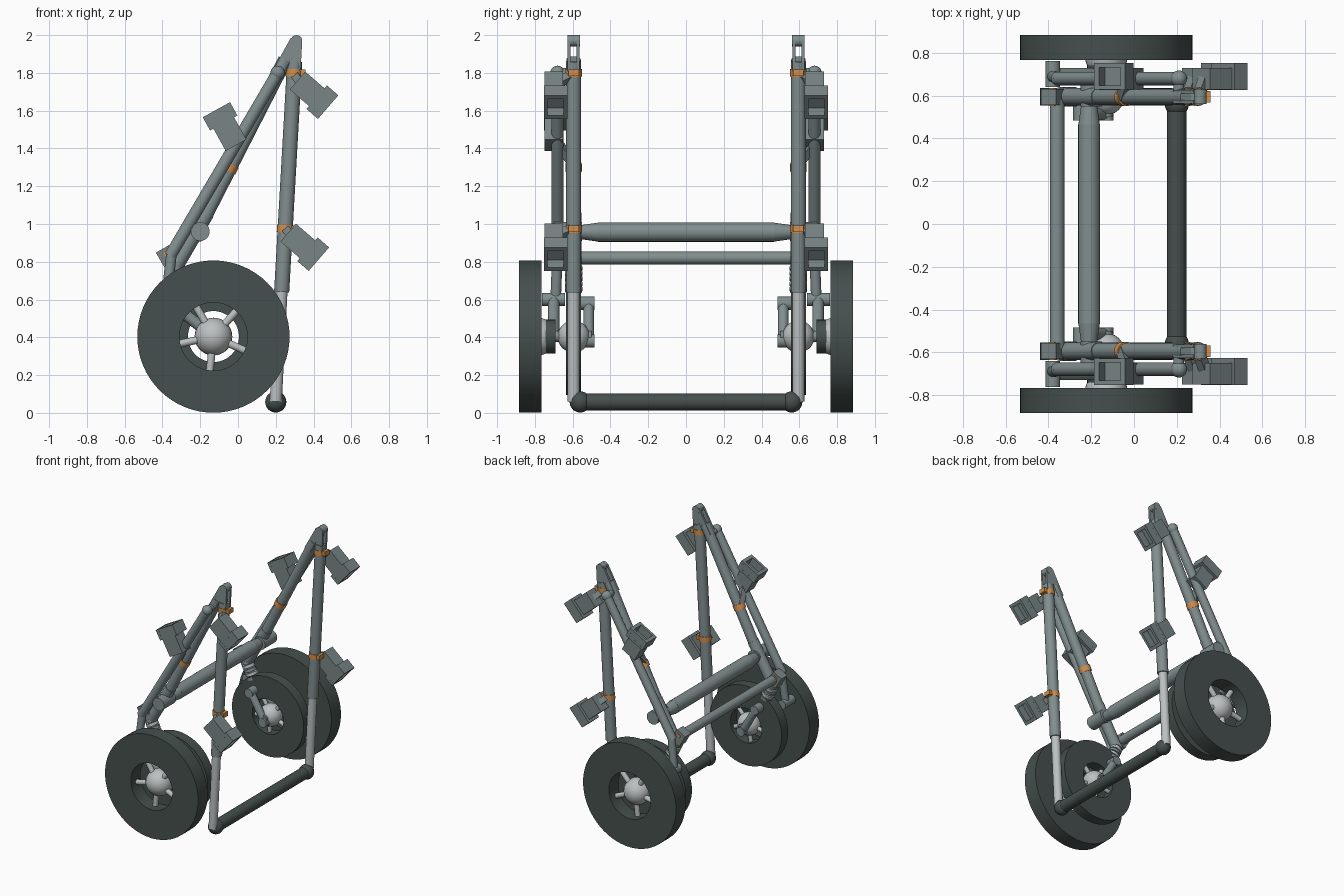
import bpy, bmesh, math
from mathutils import Vector, Matrix

cube = bpy.data.objects.get("Cube")
if cube:
    bpy.data.objects.remove(cube, do_unlink=True)


def material(name, col):
    m = bpy.data.materials.new(name)
    m.use_nodes = True
    m.diffuse_color = (*col, 1)
    m.node_tree.nodes["Principled BSDF"].inputs["Base Color"].default_value = (*col, 1)
    return m


STEEL = material("steel grey", (0.22, 0.27, 0.275))
BOX = material("bracket grey", (0.19, 0.235, 0.24))
RUBBER = material("dark rubber", (0.06, 0.08, 0.075))
LIGHT = material("light metal", (0.5, 0.53, 0.53))
ORANGE = material("orange", (0.65, 0.27, 0.07))
made = []


def finish(name, bm, mat):
    bmesh.ops.recalc_face_normals(bm, faces=bm.faces)
    me = bpy.data.meshes.new(name)
    bm.to_mesh(me)
    bm.free()
    me.materials.append(mat)
    ob = bpy.data.objects.new(name, me)
    bpy.context.collection.objects.link(ob)
    made.append(ob)
    return ob


def tube(name, a, b, r, mat, r2=None, seg=24):
    a, b = Vector(a), Vector(b)
    bm = bmesh.new()
    turn = (b - a).to_track_quat('Z', 'Y').to_matrix().to_4x4()
    bmesh.ops.create_cone(bm, cap_ends=True, segments=seg, radius1=r,
                          radius2=r if r2 is None else r2, depth=(b - a).length,
                          matrix=Matrix.Translation((a + b) / 2) @ turn)
    return finish(name, bm, mat)


def ball(name, c, r, mat):
    bm = bmesh.new()
    bmesh.ops.create_uvsphere(bm, u_segments=24, v_segments=14, radius=r,
                              matrix=Matrix.Translation(c))
    return finish(name, bm, mat)


def boxes(name, centre, angle, parts, mat):
    # each part is an offset and a size in a frame pitched in the xz plane
    frame = Matrix.Translation(centre) @ Matrix.Rotation(-math.radians(angle), 4, 'Y')
    bm = bmesh.new()
    for off, size in parts:
        bmesh.ops.create_cube(bm, size=1, matrix=frame @ Matrix.Translation(off)
                              @ Matrix.Diagonal((*size, 1)))
    return finish(name, bm, mat)


def ring(name, c, inner, outer, width, mat):
    bm = bmesh.new()
    h = width / 2
    prof = [(inner, -h), (outer, -h), (outer, h), (inner, h)]
    vs = [bm.verts.new((c[0] + r, c[1] + y, c[2])) for r, y in prof]
    es = [bm.edges.new((vs[i], vs[(i + 1) % 4])) for i in range(4)]
    bmesh.ops.spin(bm, geom=vs + es, cent=c, axis=(0, 1, 0), angle=math.tau, steps=64)
    bmesh.ops.remove_doubles(bm, verts=bm.verts, dist=1e-4)
    return finish(name, bm, mat)


def spokes(name, c, start, end, r):
    for i in range(5):
        a = math.radians(48 + 72 * i)
        d = Vector((math.cos(a), 0, math.sin(a)))
        tube(name, Vector(c) + d * start, Vector(c) + d * end, r, LIGHT, seg=12)


def clamp(name, x, z, y, angle, foot):
    # body, open-fronted socket and a foot reaching back to the tube
    boxes(name, (x, y, z), angle, [
        ((-0.105, -0.01, 0), (0.14, 0.1, 0.125)),
        ((0, 0, 0.07), (0.08, 0.125, 0.025)),
        ((0, 0, -0.07), (0.08, 0.125, 0.025)),
        ((0, 0.052, 0), (0.08, 0.02, 0.16)),
        ((0, -0.052, 0), (0.08, 0.02, 0.16)),
        ((-0.03, 0, 0), (0.02, 0.125, 0.16))], BOX)
    a = math.radians(angle)
    root = Vector((x - 0.15 * math.cos(a), y, z - 0.15 * math.sin(a)))
    tube(name + "_foot", root, foot, 0.03, BOX, seg=4)


tyres = []
HX, HZ = -0.13, 0.404
for s, side in ((1, "left"), (-1, "right")):
    def n(part):
        return side + "_" + part

    def P(x, z, y=0.595):
        return (x, s * y, z)

    # twin wheels with hubs and spokes
    tyres.append(ring(n("outer_tyre"), P(HX, HZ, 0.825), 0.18, 0.403, 0.118, RUBBER))
    tyres.append(ring(n("inner_tyre"), P(HX, HZ), 0.135, 0.31, 0.08, RUBBER))
    ball(n("outer_hub"), P(HX, HZ, 0.785), 0.1, LIGHT)
    ball(n("inner_hub"), P(HX, HZ), 0.085, LIGHT)
    spokes(n("outer_spoke"), P(HX, HZ, 0.81), 0.06, 0.19, 0.02)
    spokes(n("inner_spoke"), P(HX, HZ), 0.05, 0.145, 0.016)
    tube(n("axle"), P(HX, HZ, 0.5), P(HX, HZ, 0.82), 0.03, STEEL)
    tube(n("brake_drum"), P(HX, HZ, 0.69), P(HX, HZ, 0.745), 0.09, RUBBER)

    # suspension links, rod and ribbed strut
    tube(n("lower_link"), P(HX, HZ, 0.7), P(-0.38, 0.6, 0.7), 0.03, STEEL)
    tube(n("upper_link"), P(-0.38, 0.6, 0.69), P(-0.35, 0.86, 0.68), 0.028, STEEL)
    tube(n("link_pin"), P(-0.38, 0.6, 0.64), P(-0.38, 0.6, 0.762), 0.035, STEEL)
    tube(n("hub_rod"), P(HX, 0.38, 0.515), P(-0.25, 0.58, 0.515), 0.028, STEEL)
    for x, z in ((HX, 0.38), (-0.25, 0.58)):
        tube(n("rod_joint"), P(x, z, 0.485), P(x, z, 0.6), 0.035, STEEL)
    low, high = Vector(P(-0.25, 0.58)), Vector(P(-0.37, 0.83))
    tube(n("strut"), low, high, 0.028, STEEL)
    for i in range(5):
        c = low.lerp(high, 0.3 + 0.11 * i)
        step = (high - low).normalized() * 0.011
        tube(n("strut_coil"), c - step, c + step, 0.046, LIGHT if i % 2 else STEEL)
    tube(n("strut_band"), low.lerp(high, 0.12), low.lerp(high, 0.18), 0.037, ORANGE)
    boxes(n("strut_bracket"), P(-0.375, 0.825), 30, [((0, 0, 0), (0.08, 0.075, 0.1))], BOX)
    boxes(n("strut_marker"), P(-0.38, 0.845), 30, [((0, 0, 0), (0.03, 0.084, 0.02))], ORANGE)

    # sloping rear leg, with its parallel outer tube
    tube(n("rear_leg_sleeve"), P(-0.34, 0.76), P(-0.165, 1.06), 0.041, STEEL)
    tube(n("rear_leg"), P(-0.18, 1.03), P(0.25, 1.87), 0.038, STEEL)
    tube(n("outer_tube"), P(-0.36, 0.83, 0.68), P(0.21, 1.8, 0.68), 0.032, STEEL)
    ball(n("outer_tube_end"), P(0.21, 1.8, 0.68), 0.038, STEEL)
    tube(n("outer_tube_pin"), P(0.21, 1.8, 0.58), P(0.21, 1.8, 0.69), 0.025, STEEL)
    tube(n("rear_leg_knuckle"), P(-0.2, 0.96, 0.55), P(-0.2, 0.96, 0.7), 0.05, STEEL)

    # upright front leg with a lighter sliding foot
    tube(n("front_leg_foot"), P(0.2, 0.06), P(0.231, 0.66), 0.032, LIGHT)
    tube(n("front_leg"), P(0.231, 0.64), P(0.3, 1.86), 0.04, STEEL)
    ball(n("foot_joint"), P(0.2, 0.058, 0.56), 0.056, RUBBER)

    # forked apex
    for off in (-0.024, 0.024):
        y = 0.595 + off
        boxes(n("rear_prong"), P(0.255, 1.885, y), 61,
              [((0, 0, 0), (0.2, 0.016, 0.055))], STEEL)
        boxes(n("front_prong"), P(0.308, 1.89, y), 87,
              [((0, 0, 0), (0.16, 0.016, 0.055))], STEEL)
    tube(n("apex_pin"), P(0.31, 1.97, 0.562), P(0.31, 1.97, 0.628), 0.03, STEEL)

    # socket clamps and their orange bands
    clamp(n("upper_front_clamp"), 0.447, 1.645, s * 0.69, -41, P(0.3, 1.79))
    clamp(n("lower_front_clamp"), 0.398, 0.84, s * 0.69, -41, P(0.25, 0.975))
    clamp(n("rear_clamp"), -0.095, 1.57, s * 0.69, 119, P(-0.055, 1.32))
    for x, z, tilt in ((0.297, 1.8, 87), (0.25, 0.975, 87), (-0.045, 1.3, 63)):
        a = math.radians(tilt)
        dx, dz = 0.02 * math.cos(a), 0.02 * math.sin(a)
        tube(n("band"), P(x - dx, z - dz), P(x + dx, z + dz), 0.044, ORANGE)
        if tilt > 80:
            boxes(n("band_latch"), P(x + 0.045, z), 0, [((0, 0, 0), (0.03, 0.055, 0.035))], ORANGE)

    # tapered end of the upper cross tube
    tube(n("cross_end"), P(-0.21, 0.957, 0.46), P(-0.21, 0.957, 0.565), 0.051, STEEL, r2=0.036)

# tubes joining the two side frames
tube("upper_cross_tube", (-0.21, -0.465, 0.957), (-0.21, 0.465, 0.957), 0.051, STEEL)
tube("lower_cross_tube", (-0.36, -0.58, 0.82), (-0.36, 0.58, 0.82), 0.034, STEEL)
tube("ground_bar", (0.2, -0.56, 0.058), (0.2, 0.56, 0.058), 0.045, RUBBER)

# smooth shading: soft edges on tyres, crisp elsewhere
for ob in made:
    ob.select_set(True)
bpy.context.view_layer.objects.active = made[0]
bpy.ops.object.shade_smooth_by_angle(angle=math.radians(35))
for ob in made:
    ob.select_set(ob in tyres)
bpy.context.view_layer.objects.active = tyres[0]
bpy.ops.object.shade_smooth()
